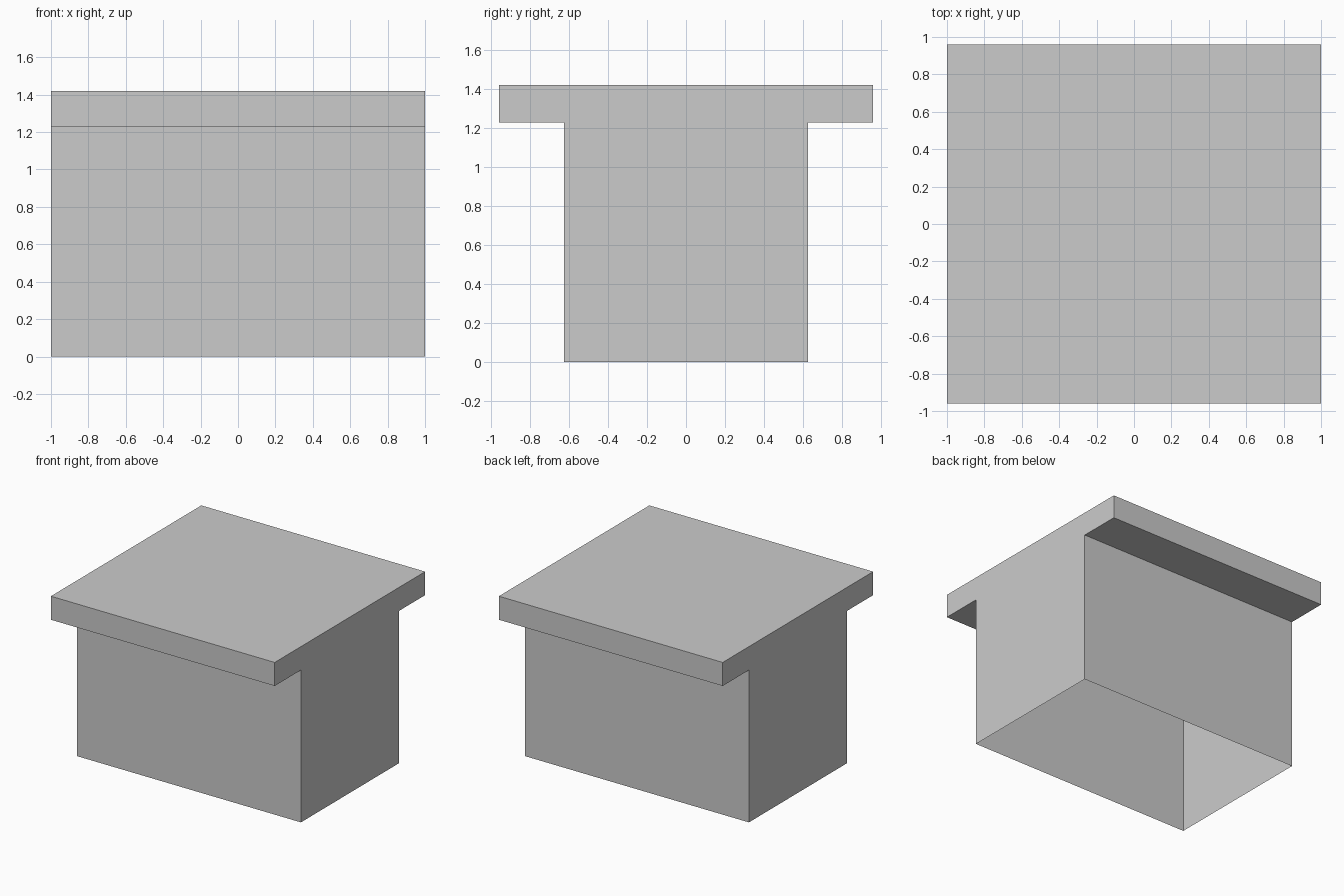
import bpy, bmesh

if "Cube" in bpy.data.objects:
    bpy.data.objects.remove(bpy.data.objects["Cube"])

# T-shaped end profile (y, z), starting and ending at the open bottom
half = [(0.625, 0.0), (0.625, 1.23), (0.96, 1.23), (0.96, 1.42)]
profile = half + [(-y, z) for y, z in reversed(half)]

bm = bmesh.new()
left, right = [[bm.verts.new((x, y, z)) for y, z in profile] for x in (-1, 1)]

# T-shaped end walls
bm.faces.new(left)
bm.faces.new(right)

# Side walls, overhang undersides, rims and top; the bottom stays open
for i in range(len(profile) - 1):
    bm.faces.new((left[i], left[i + 1], right[i + 1], right[i]))

bmesh.ops.recalc_face_normals(bm, faces=bm.faces)
mesh = bpy.data.meshes.new("capped_block")
bm.to_mesh(mesh)
bm.free()
block = bpy.data.objects.new("capped_block", mesh)
bpy.context.collection.objects.link(block)
